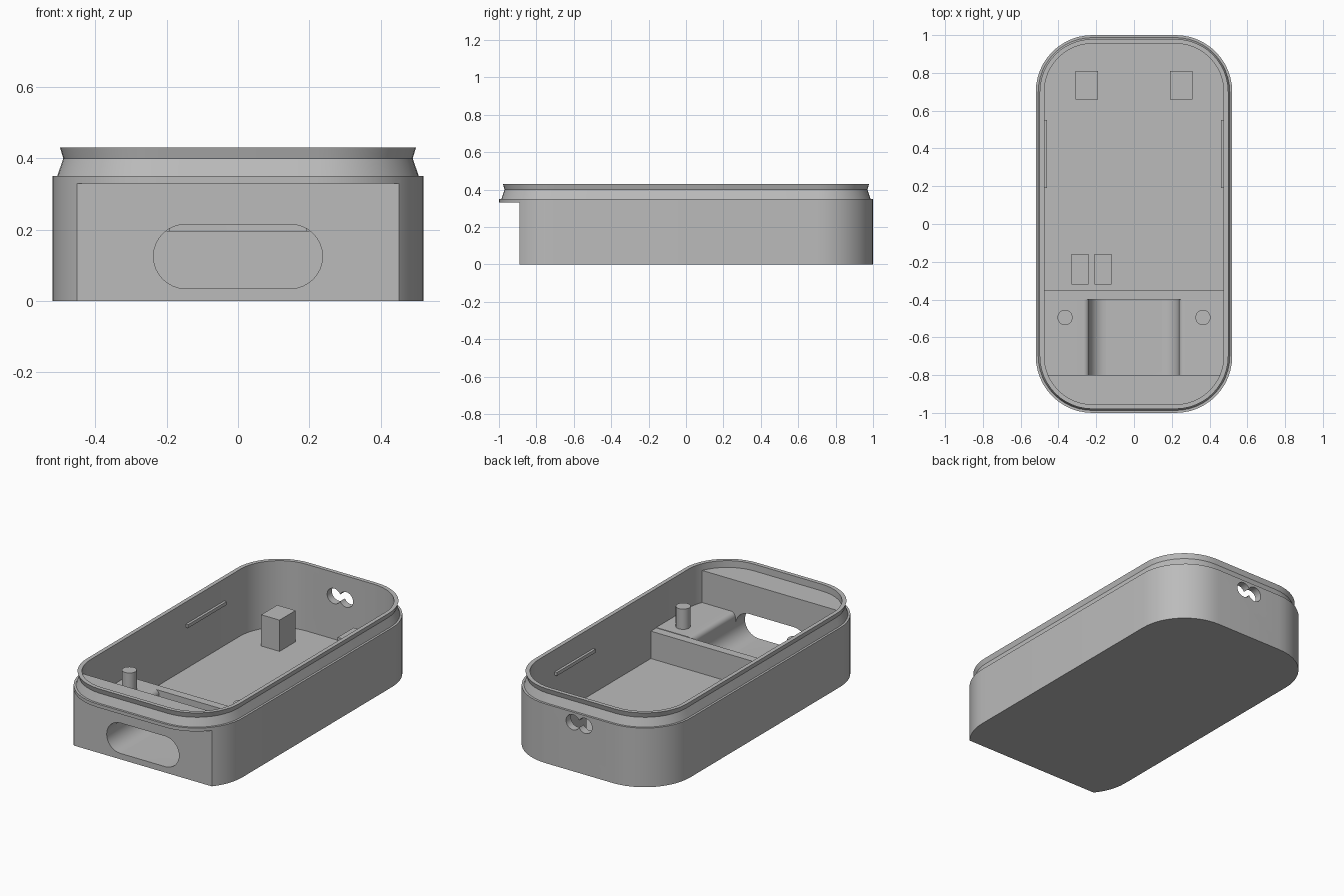
import bpy, bmesh, math
from mathutils import Vector

if "Cube" in bpy.data.objects:
    bpy.data.objects.remove(bpy.data.objects["Cube"])

grey = bpy.data.materials.new("grey plastic")
grey.diffuse_color = (0.5, 0.5, 0.5, 1)
grey.use_nodes = True
grey.node_tree.nodes["Principled BSDF"].inputs["Base Color"].default_value = grey.diffuse_color


def make(name, bm, smooth=False):
    bmesh.ops.remove_doubles(bm, verts=bm.verts, dist=1e-5)
    bmesh.ops.recalc_face_normals(bm, faces=bm.faces)
    me = bpy.data.meshes.new(name)
    bm.to_mesh(me)
    bm.free()
    me.materials.append(grey)
    ob = bpy.data.objects.new(name, me)
    bpy.context.collection.objects.link(ob)
    if smooth:
        shade(ob)
    return ob


def shade(ob):
    bpy.ops.object.select_all(action='DESELECT')
    ob.select_set(True)
    bpy.context.view_layer.objects.active = ob
    bpy.ops.object.shade_smooth_by_angle(angle=math.radians(30))


def loft(name, rings, smooth=False):
    """Closed solid through equal-length rings of 3D points."""
    bm = bmesh.new()
    vs = [[bm.verts.new(p) for p in r] for r in rings]
    n = len(vs[0])
    for a, b in zip(vs, vs[1:]):
        for i in range(n):
            j = (i + 1) % n
            bm.faces.new((a[i], a[j], b[j], b[i]))
    bm.faces.new(vs[0][::-1])
    bm.faces.new(vs[-1])
    return make(name, bm, smooth)


def box(name, x0, x1, y0, y1, z0, z1):
    ring = [(x0, y0), (x1, y0), (x1, y1), (x0, y1)]
    return loft(name, [[(x, y, z) for x, y in ring] for z in (z0, z1)])


def arc(cx, cy, r, a0, a1, n=12):
    return [(cx + r * math.cos(math.radians(a0 + (a1 - a0) * i / n)),
             cy + r * math.sin(math.radians(a0 + (a1 - a0) * i / n))) for i in range(n + 1)]


def outline(inset):
    """Rounded rectangle footprint of the case, moved inward."""
    r = 0.3 - inset
    return (arc(0.22, 0.7, r, 0, 90) + arc(-0.22, 0.7, r, 90, 180)
            + arc(-0.22, -0.7, r, 180, 270) + arc(0.22, -0.7, r, 270, 360))


def along_y(name, pts, y0, y1, smooth=False):
    return loft(name, [[(x, y, z) for x, z in pts] for y in (y0, y1)], smooth)


def boolean(ob, other, op='DIFFERENCE'):
    mod = ob.modifiers.new("cut", 'BOOLEAN')
    mod.operation, mod.solver, mod.object = op, 'EXACT', other
    bpy.context.view_layer.objects.active = ob
    bpy.ops.object.modifier_apply(modifier=mod.name)
    bpy.data.objects.remove(other)


# case body with flared lip, hollowed from above
case = loft("case", [[(x, y, z) for x, y in outline(i)] for i, z in
            ((0, 0), (0, 0.35), (0.013, 0.35), (0.03, 0.4), (0.021, 0.43))])
boolean(case, loft("cavity", [[(x, y, z) for x, y in outline(0.045)] for z in (0.035, 0.6)]))

# thick front wall with its ledge, following the round corners
half = math.sqrt(0.265 ** 2 - 0.1 ** 2) + 0.22
front = [(-half, -0.8)] + [p for p in outline(0.035) if p[1] < -0.801] + [(half, -0.8)]
boolean(case, loft("front_wall", [[(x, y, z) for x, y in front] for z in (0.015, 0.39)]), 'UNION')

# flat recess under the front edge
boolean(case, box("front_recess", -1, 1, -1.5, -0.89, -0.5, 0.33))

# front slot
slot = arc(0.147, 0.125, 0.09, -90, 90, 16) + arc(-0.147, 0.125, 0.09, 90, 270, 16)
boolean(case, along_y("slot_cutter", slot, -1.2, -0.7))

# pair of joined round holes in the back wall
for x in (-0.04, 0.04):
    boolean(case, along_y("hole_cutter", arc(x, 0.29, 0.045, 0, 360, 32)[:-1], 0.85, 1.2))
shade(case)

# cross wall
box("cross_wall", -0.485, 0.485, -0.4, -0.35, 0.02, 0.197)

for side, s in (("left", -1), ("right", 1)):
    # shoulder block with a curved trough edge
    prof = ([(0.485, 0.02), (0.485, 0.2)] + arc(0.267, 0.17, 0.03, 90, 180, 8)
            + arc(0.147, 0.125, 0.09, 0, -90, 8) + [(0.147, 0.02)])
    along_y(side + "_shoulder", [(s * x, z) for x, z in prof], -0.805, -0.4, True)
    # locating peg
    peg = arc(s * 0.365, -0.495, 0.04, 0, 360, 32)[:-1]
    loft(side + "_peg", [[(x, y, z) for x, y in peg] for z in (0.19, 0.32)], True)
    # rear support post
    box(side + "_post", *sorted((s * 0.19, s * 0.31)), 0.66, 0.81, 0.025, 0.22)
    # snap rail on the side wall
    box(side + "_rail", *sorted((s * 0.46, s * 0.485)), 0.19, 0.55, 0.28, 0.3)

# two low pads on the floor
for name, x in (("outer_pad", -0.33), ("inner_pad", -0.21)):
    box(name, x, x + 0.09, -0.32, -0.16, 0.025, 0.07)
